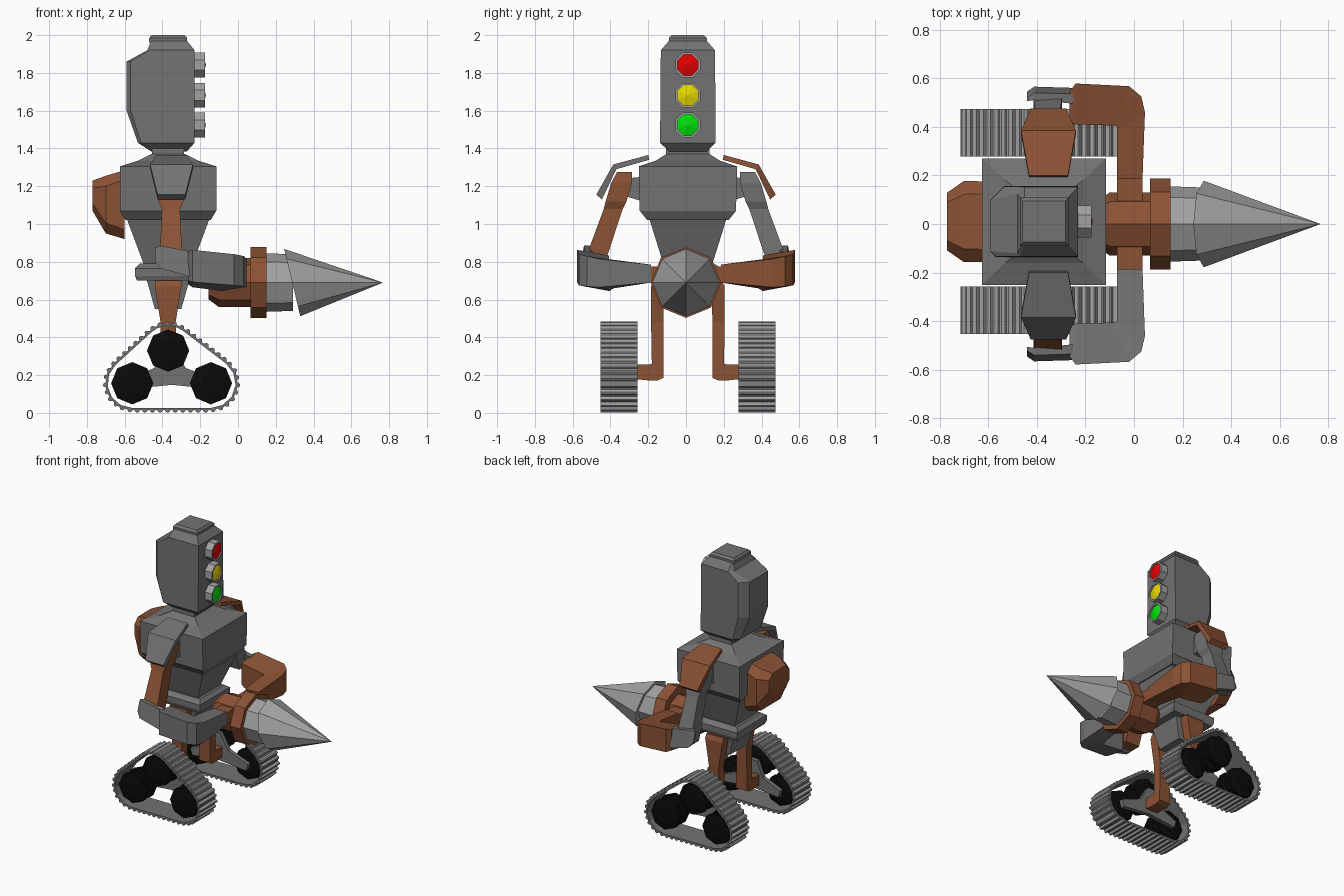
import bpy, bmesh
from math import sin, cos, pi, atan2
from mathutils import Vector

cube = bpy.data.objects.get("Cube")
if cube:
    bpy.data.objects.remove(cube)


def material(name, r, g, b):
    m = bpy.data.materials.new(name)
    m.use_nodes = True
    m.diffuse_color = (r, g, b, 1)
    bsdf = m.node_tree.nodes["Principled BSDF"]
    bsdf.inputs["Base Color"].default_value = (r, g, b, 1)
    bsdf.inputs["Roughness"].default_value = 0.8
    return m


GREY = material("body grey", .17, .17, .17)
RUST = material("rust brown", .26, .085, .035)
STEEL = material("light steel", .36, .36, .36)
BLACK = material("wheel black", .003, .003, .003)
RED = material("red lens", .8, 0, 0)
YELLOW = material("yellow lens", .8, .7, 0)
GREEN = material("green lens", 0, .75, .003)

CX, CY = -.37, .01   # body axis
DZ = .69             # drill axis height


def loft(name, rings, mat, caps=True, closed=False):
    """Skin a list of equal-length rings into a flat-shaded object."""
    bm = bmesh.new()
    vs = [[bm.verts.new(p) for p in ring] for ring in rings]
    n = len(vs[0])
    pairs = list(zip(vs, vs[1:])) + ([(vs[-1], vs[0])] if closed else [])
    for a, b in pairs:
        for i in range(n):
            j = (i + 1) % n
            bm.faces.new((a[i], a[j], b[j], b[i]))
    if caps and not closed:
        bm.faces.new(vs[0])
        bm.faces.new(vs[-1])
    bmesh.ops.recalc_face_normals(bm, faces=bm.faces)
    me = bpy.data.meshes.new(name)
    bm.to_mesh(me)
    bm.free()
    me.materials.append(mat)
    ob = bpy.data.objects.new(name, me)
    bpy.context.collection.objects.link(ob)
    return ob


def rect_z(z, x0, x1, y0, y1):
    return [(x0, y0, z), (x1, y0, z), (x1, y1, z), (x0, y1, z)]


def rect_y(y, x0, x1, z0, z1):
    return [(x0, y, z0), (x1, y, z0), (x1, y, z1), (x0, y, z1)]


def mid_z(z, hx, hy):
    return rect_z(z, CX - hx, CX + hx, CY - hy, CY + hy)


def disc_x(x, r, cy=0, cz=DZ, shear=0, turn=0):
    angles = [turn + i * pi / 4 for i in range(8)]
    return [(x - shear * r * sin(a), cy + r * cos(a), cz + r * sin(a)) for a in angles]


def disc_y(y, r, cx, cz):
    return [(cx + r * cos(i * pi / 4), y, cz + r * sin(i * pi / 4)) for i in range(8)]


def head_ring(z, x0, x1, hy, c):
    """Rectangle with chamfered back corners, the left one larger."""
    d = c * .4
    return [(x1, CY - hy, z), (x1, CY + hy, z), (x0 + c, CY + hy, z),
            (x0, CY + hy - c, z), (x0, CY - hy + d, z), (x0 + d, CY - hy, z)]


def pack_ring(x, hy, z0, z1, c):
    """Upright rectangle with chamfered corners."""
    y0, y1 = CY - hy, CY + hy
    return [(x, y0 + c, z0), (x, y1 - c, z0), (x, y1, z0 + c), (x, y1, z1 - c),
            (x, y1 - c, z1), (x, y0 + c, z1), (x, y0, z1 - c), (x, y0, z0 + c)]


# Head with cap
loft("head", [head_ring(1.385, -.46, -.27, .10, .02), head_ring(1.43, -.53, -.23, .147, .04),
              head_ring(1.60, -.59, -.23, .146, .055), head_ring(1.86, -.59, -.23, .144, .055),
              head_ring(1.92, -.48, -.23, .143, .03), head_ring(1.97, -.46, -.27, .10, .01)], GREY)
loft("head_cap", [mid_z(1.96, .10, .10), mid_z(1.985, .10, .10), mid_z(2, .088, .085)], GREY)
loft("neck", [mid_z(1.33, .085, .115), mid_z(1.42, .085, .115)], GREY)

# Signal lamps on the face
for label, z, mat in (("top", 1.842, RED), ("middle", 1.682, YELLOW), ("bottom", 1.524, GREEN)):
    spec = ((-.24, .071), (-.175, .071), (-.175, .059), (-.24, .059))
    loft(label + "_lamp_ring", [disc_x(x, r, CY, z, turn=pi / 8) for x, r in spec],
         STEEL, closed=True)
    loft(label + "_lamp_lens", [disc_x(-.184, .06, CY, z, turn=pi / 8),
                                disc_x(-.17, .001, CY, z, turn=pi / 8)], mat)

# Torso
loft("chest", [mid_z(1.02, .225, .215), mid_z(1.07, .255, .255), mid_z(1.305, .255, .26),
               mid_z(1.335, .16, .17), mid_z(1.37, .09, .115)], GREY)
loft("waist", [mid_z(.72, .10, .11), mid_z(.79, .13, .13), mid_z(1.03, .22, .205)], GREY)
loft("pelvis", [mid_z(.70, .165, .165), mid_z(.725, .175, .175), mid_z(.765, .175, .175),
                mid_z(.79, .15, .14)], GREY)
loft("hip_block", [mid_z(.55, .07, .10), mid_z(.71, .115, .125)], GREY)
loft("backpack", [pack_ring(-.60, .165, .92, 1.285, .05), pack_ring(-.70, .167, .95, 1.255, .055),
                  pack_ring(-.77, .118, 1.07, 1.23, .04)], RUST)

# Drill
loft("drill_body", [disc_x(-.155, .09), disc_x(-.10, .13), disc_x(.08, .13)], RUST)
loft("drill_flange", [disc_x(.065, .187), disc_x(.15, .187)], RUST)
loft("drill_neck", [disc_x(.14, .155), disc_x(.29, .15)], STEEL)
loft("drill_bit", [disc_x(.287, .178, shear=.24), disc_x(.765, .001)], STEEL)
loft("drill_handle", [rect_y(y, -.07, .035, .69, .775) for y in (-.19, .19)], RUST)

# Track outline: points and normals around three wheels
WHEELS = [Vector((-.56, .157)), Vector((-.143, .157)), Vector((CX, .33))]


def track_path(radius, count):
    corners = []
    for i, c in enumerate(WHEELS):
        d0 = c - WHEELS[i - 1]
        d1 = WHEELS[(i + 1) % 3] - c
        a0 = atan2(d0.y, d0.x) - pi / 2
        sweep = (atan2(d1.y, d1.x) - pi / 2 - a0) % (2 * pi)
        for k in range(6):
            a = a0 + sweep * k / 5
            n = Vector((cos(a), sin(a)))
            corners.append((c + n * radius, n))
    loop = corners + corners[:1]
    lengths = [(b[0] - a[0]).length for a, b in zip(loop, loop[1:])]
    step, seg, start = sum(lengths) / count, 0, 0
    for k in range(count):
        while start + lengths[seg] < k * step:
            start += lengths[seg]
            seg += 1
        t = (k * step - start) / lengths[seg]
        (p, n), (q, m) = loop[seg], loop[seg + 1]
        yield p.lerp(q, t), n.lerp(m, t).normalized()


SAMPLES = 184


def track_ring(y, depth):
    """Ring at one y; depth is an offset for each sample index."""
    return [(p.x + n.x * depth(k), y, p.y + n.y * depth(k))
            for k, (p, n) in enumerate(track_path(.143, SAMPLES))]


def tooth(k):
    return .013 if k % 4 < 2 else 0


def inner(k):
    return -.012


for s, side in ((-1, "right"), (1, "left")):
    arm_mat, fore_mat, pad_mat = (RUST, GREY, GREY) if s < 0 else (GREY, RUST, RUST)

    # Tread with light cleats on a darker band
    y0, y1 = CY + s * .268, CY + s * .463
    tread = loft(side + "_tread", [track_ring(y0, tooth), track_ring(y1, tooth),
                                   track_ring(y1, inner), track_ring(y0, inner)],
                 GREY, closed=True)
    tread.data.materials.append(STEEL)
    for f in tread.data.polygons:
        if f.index < SAMPLES and f.index % 4 != 2:
            f.material_index = 1

    # Wheels and bracket
    for i, w in enumerate(WHEELS):
        loft(f"{side}_wheel_{i + 1}",
             [disc_y(CY + s * y, r, w.x, w.y) for y, r in
              ((.30, .07), (.31, .112), (.36, .112), (.37, .075),
               (.385, .075), (.395, .112), (.44, .112), (.45, .06))], BLACK)
    centre = sum(WHEELS, Vector((0, 0))) / 3
    star = []
    for i, w in enumerate(WHEELS):
        out = (w - centre).normalized() * .02
        across = Vector((-out.y, out.x)) * 1.3
        edge = (w + WHEELS[(i + 1) % 3]) / 2
        inset = -.15 if i == 0 else .2
        star += [w + out - across, w + out + across, edge.lerp(centre, inset)]
    loft(side + "_bracket", [[(p.x, CY + s * y, p.y) for p in star] for y in (.27, .30)], GREY)

    # Leg with outward foot
    loft(side + "_leg", [rect_z(z, CX - hx, CX + hx, CY + s * a, CY + s * b) for z, hx, a, b in
                         ((.21, .045, .13, .19), (.48, .04, .13, .195),
                          (.67, .07, .125, .195), (.70, .07, .11, .18))], RUST)
    loft(side + "_foot", [rect_y(CY + s * y, CX - .045, CX + .045, z0, z1) for y, z0, z1 in
                          ((.13, .185, .27), (.16, .172, .27), (.21, .172, .255),
                           (.285, .18, .255))], RUST)

    # Shoulder pad: bent plate
    pad = ((.20, 1.365, .08), (.385, 1.315, .113), (.475, 1.155, .073))
    loft(side + "_shoulder_pad",
         [[(-.352 - h, s * y, z), (-.352 + h, s * y, z),
           (-.352 + h, s * (y - d), z - .025), (-.352 - h, s * (y - d), z - .025)]
          for (y, z, h), d in zip(pad, (.006, .016, .03))], pad_mat)

    # Upper arm and elbow
    loft(side + "_shoulder_joint", [rect_y(s * .23, -.41, -.30, 1.12, 1.25),
                                    rect_y(s * .33, -.41, -.30, 1.15, 1.24)], GREY)
    loft(side + "_upper_arm", [rect_z(z, -.355 - h, -.355 + h, s * (y - t), s * (y + t))
                               for y, z, h, t in
                               ((.325, 1.275, .06, .04), (.34, 1.22, .07, .055),
                                (.37, 1.12, .065, .055), (.385, 1.08, .048, .05),
                                (.462, .86, .058, .055), (.485, .77, .058, .045))], arm_mat)
    loft(side + "_elbow_plate",
         [[(x, s * a, z0), (x, s * b, z0), (x, s * (b - .025), z1), (x, s * (a - .025), z1)]
          for x, a, b, z0, z1 in ((-.44, .53, .545, .80, .875), (-.41, .535, .565, .765, .885),
                                  (-.25, .52, .56, .72, .855))], GREY)
    loft(side + "_elbow_pin", [rect_y(s * y, -.41, -.305, .78, .86) for y in (.45, .53)], GREY)

    # Forearm bending in to the drill, its outer edge lifted
    outline = (((-.265, .42), (-.265, .545), .68, .835, .02),
               ((-.24, .41), (-.24, .578), .665, .835, .028),
               ((-.08, .405), (-.02, .567), .645, .81, .03),
               ((-.07, .40), (.03, .525), .65, .81, .02),
               ((-.07, .38), (.045, .46), .66, .81, .005),
               ((-.07, .185), (.035, .185), .69, .785, 0))
    loft(side + "_forearm", [[(a[0], s * a[1], z0), (b[0], s * b[1], z0 + lift),
                              (b[0], s * b[1], z1 + lift), (a[0], s * a[1], z1)]
                             for a, b, z0, z1, lift in outline], fore_mat)
